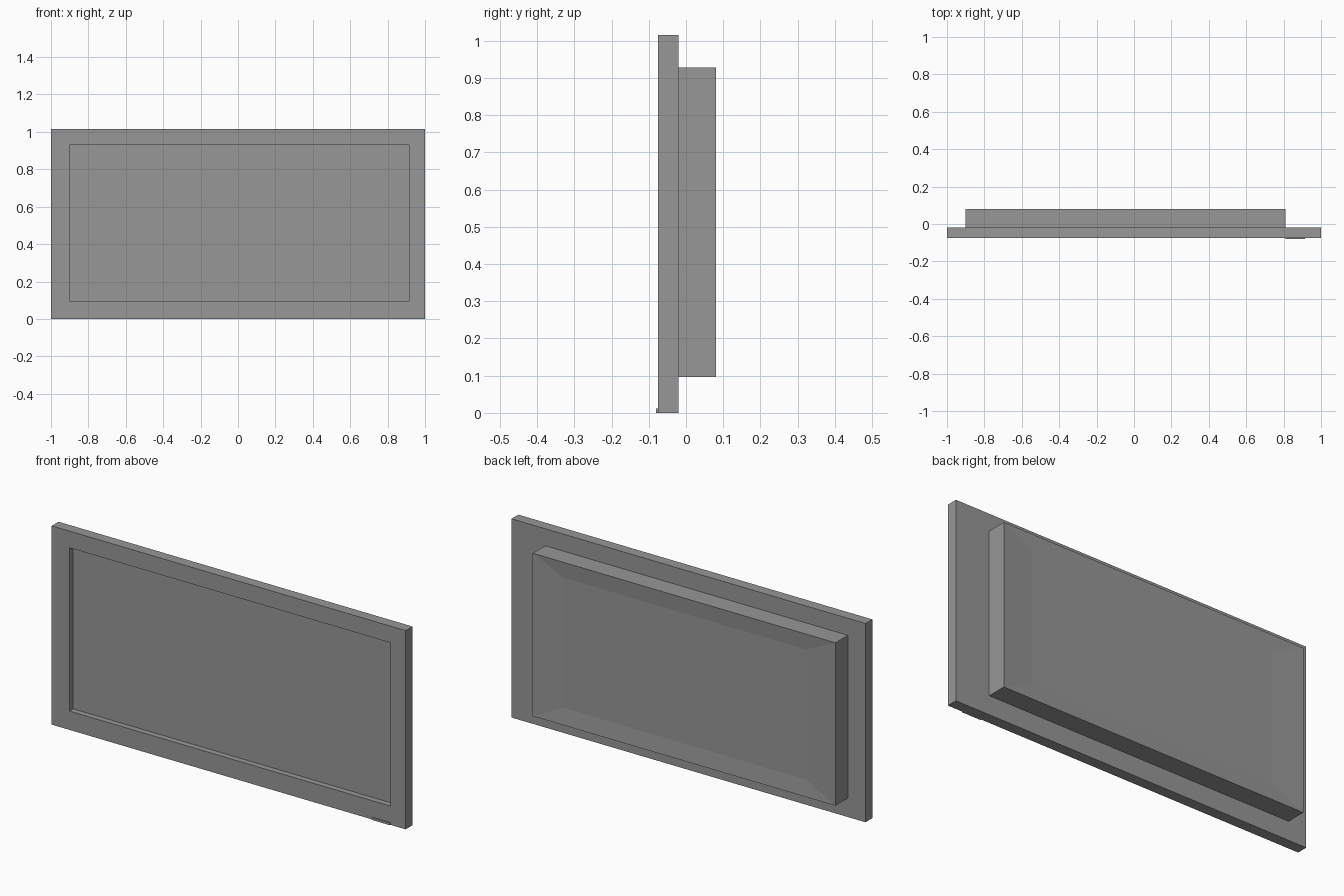
import bpy
import bmesh
from mathutils import Vector

cube = bpy.data.objects.get("Cube")
if cube:
    bpy.data.objects.remove(cube, do_unlink=True)

# One plain grey for every part
grey = bpy.data.materials.new("mid grey")
grey.use_nodes = True
colour = (0.31, 0.31, 0.31, 1)
grey.diffuse_color = colour
grey.node_tree.nodes["Principled BSDF"].inputs["Base Color"].default_value = colour


def box(name, low, high, shape=None):
    """Make a box between two corners, optionally reshaped before it is stored."""
    low, high = Vector(low), Vector(high)
    bm = bmesh.new()
    bmesh.ops.create_cube(bm, size=1)
    for v in bm.verts:
        v.co = (low + high) / 2 + v.co * (high - low)
    bm.normal_update()
    if shape:
        shape(bm)
    bmesh.ops.recalc_face_normals(bm, faces=bm.faces)
    mesh = bpy.data.meshes.new(name)
    bm.to_mesh(mesh)
    bm.free()
    mesh.materials.append(grey)
    obj = bpy.data.objects.new(name, mesh)
    bpy.context.collection.objects.link(obj)
    return obj


def inset_to(bm, side, xs, zs, y):
    """Inset the front (-1) or back (1) face to a rectangle; return that face."""
    face = next(f for f in bm.faces if f.normal.y * side > 0.9)
    bmesh.ops.inset_individual(bm, faces=[face], thickness=0.05)
    centre = face.calc_center_median()
    for v in face.verts:
        v.co = (xs[v.co.x > centre.x], y, zs[v.co.z > centre.z])
    return face


FRONT, JOIN, BACK = -0.075, -0.02, 0.08


# Wide bezel with the display sunk into its front
def sink_display(bm):
    face = inset_to(bm, -1, (-0.9, 0.915), (0.096, 0.93), FRONT)
    walls = bmesh.ops.extrude_discrete_faces(bm, faces=[face])["faces"][0]
    # Bridge the rim to the sunken panel
    rim = [e for e in bm.edges if e.is_boundary and e not in walls.edges[:]]
    for v in walls.verts:
        v.co.y = FRONT + 0.03
    bmesh.ops.bridge_loops(bm, edges=rim + walls.edges[:])


box("screen_frame", (-1, FRONT, 0), (1, JOIN, 1.015), sink_display)


# Rear housing with a shallow dished back
def dish_back(bm):
    inset_to(bm, 1, (-0.73, 0.64), (0.18, 0.845), BACK - 0.008)


box("rear_housing", (-0.9, JOIN, 0.096), (0.81, BACK, 0.928), dish_back)

# Small control tab on the lower front edge
box("control_tab", (0.81, -0.08, 0), (0.915, FRONT, 0.012))
